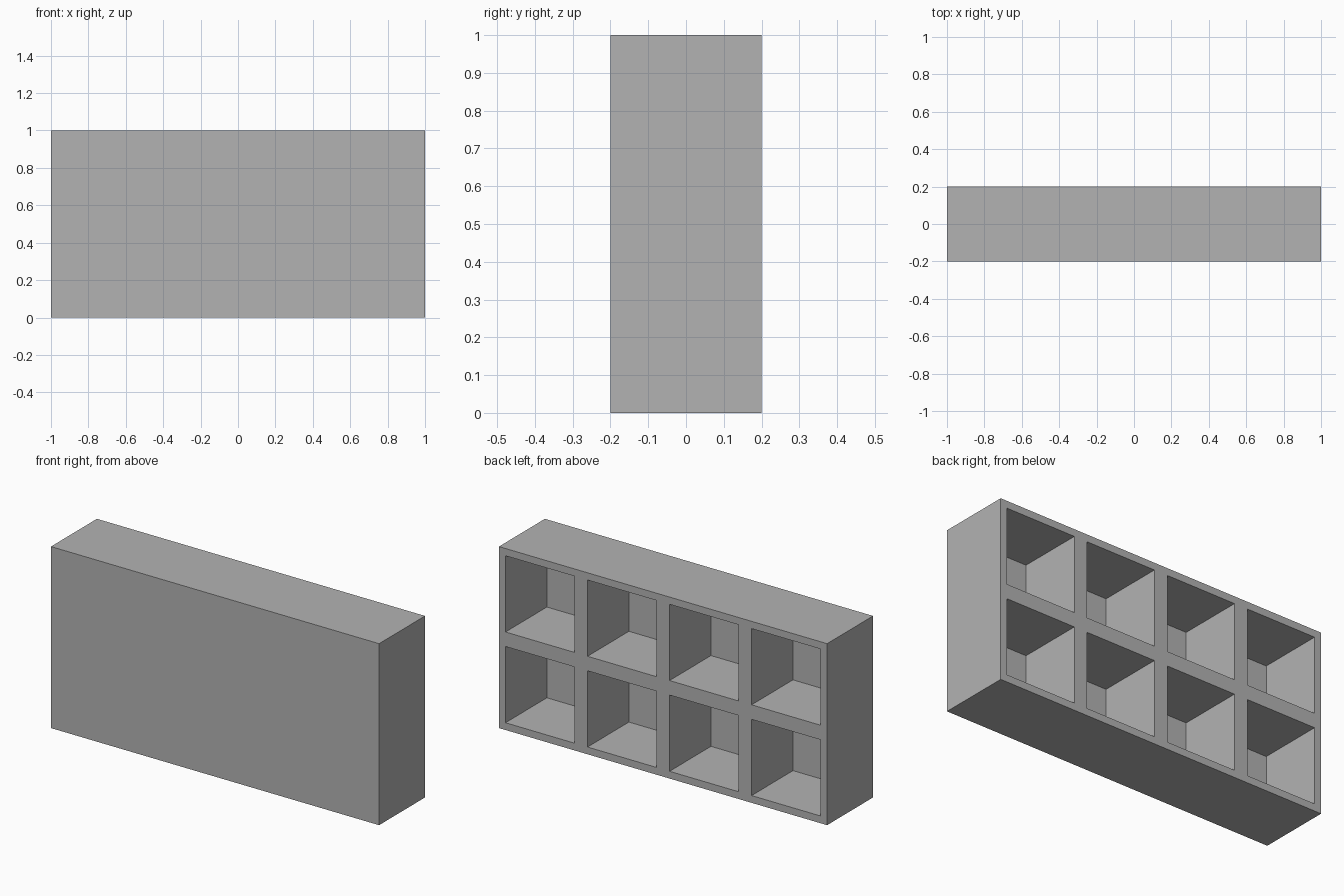
import bpy
import bmesh

# Remove the default object
cube = bpy.data.objects.get("Cube")
if cube:
    bpy.data.objects.remove(cube, do_unlink=True)

CELL = 0.5      # pitch of the compartments
WALL = 0.04     # wall of each compartment
DEPTH = 0.4
COLS, ROWS = 4, 2

grey = bpy.data.materials.new("plain_grey")
grey.use_nodes = True
colour = (0.45, 0.45, 0.45, 1)
grey.diffuse_color = colour
grey.node_tree.nodes["Principled BSDF"].inputs["Base Color"].default_value = colour

# Solid block
bm = bmesh.new()
bmesh.ops.create_cube(bm, size=1)
bmesh.ops.scale(bm, vec=(COLS * CELL, DEPTH, ROWS * CELL), verts=bm.verts)
bmesh.ops.translate(bm, vec=(0, 0, ROWS * CELL / 2), verts=bm.verts)


def slice_block(position, normal):
    bmesh.ops.bisect_plane(bm, geom=bm.verts[:] + bm.edges[:] + bm.faces[:],
                           plane_co=position, plane_no=normal)


# Divide the block into compartments
for i in range(1, COLS):
    slice_block(((i - COLS / 2) * CELL, 0, 0), (1, 0, 0))
for i in range(1, ROWS):
    slice_block((0, 0, i * CELL), (0, 0, 1))

# Inset each back face and push it in to form an open compartment
bm.normal_update()
backs = [f for f in bm.faces if f.normal.y > 0.9]
bmesh.ops.inset_individual(bm, faces=backs, thickness=WALL, use_even_offset=True)
pushed = bmesh.ops.extrude_discrete_faces(bm, faces=backs)["faces"]
bmesh.ops.translate(bm, vec=(0, WALL - DEPTH, 0),
                    verts=list({v for f in pushed for v in f.verts}))

# Merge the flat outer faces again
bmesh.ops.dissolve_limit(bm, angle_limit=0.01, verts=bm.verts[:], edges=bm.edges[:])
bmesh.ops.recalc_face_normals(bm, faces=bm.faces[:])

mesh = bpy.data.meshes.new("compartment_block")
bm.to_mesh(mesh)
bm.free()
mesh.materials.append(grey)
block = bpy.data.objects.new("compartment_block", mesh)
bpy.context.collection.objects.link(block)
